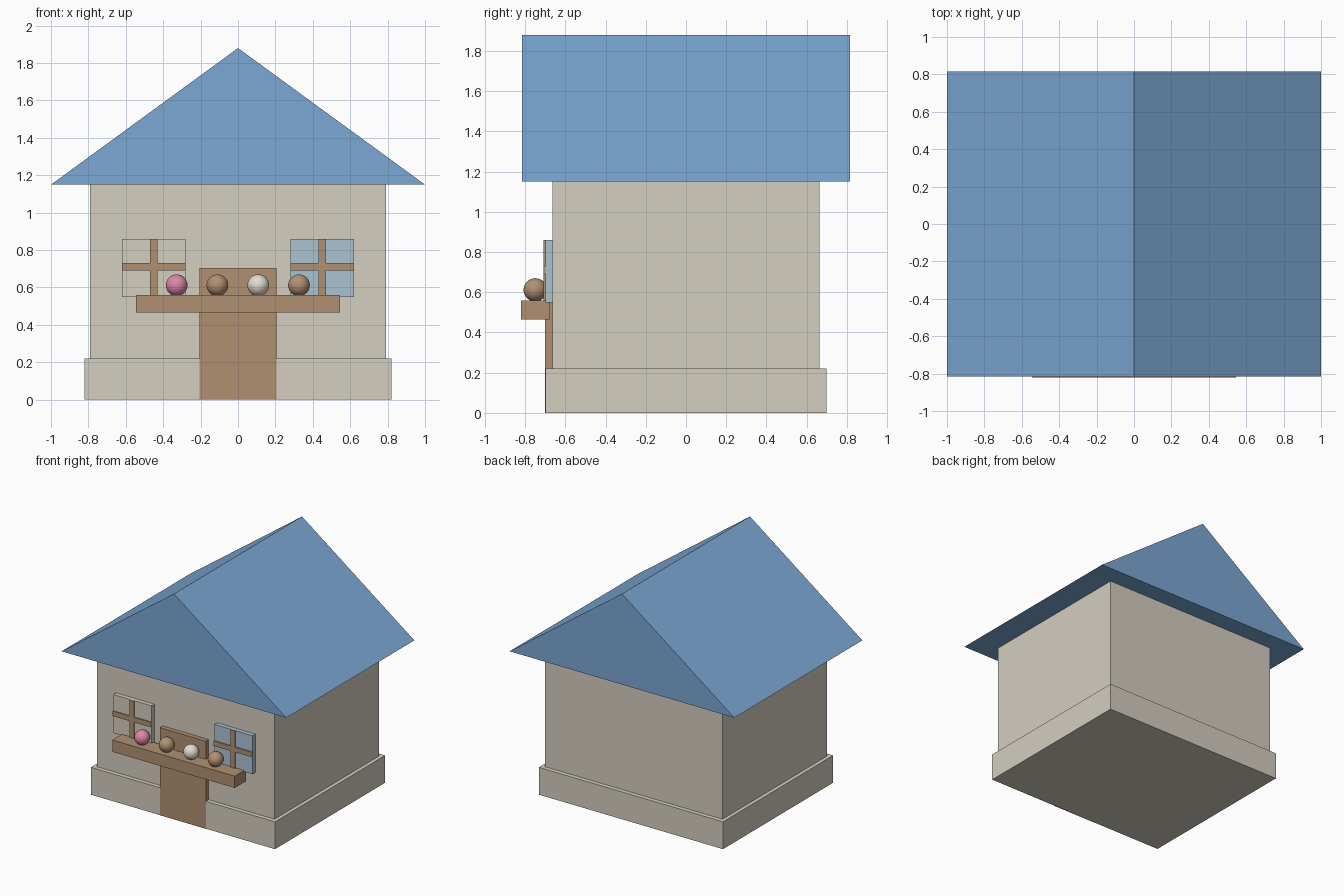
import bpy

cube = bpy.data.objects.get("Cube")
if cube:
    bpy.data.objects.remove(cube, do_unlink=True)


def material(name, r, g, b):
    m = bpy.data.materials.new(name)
    m.use_nodes = True
    m.diffuse_color = (r, g, b, 1)
    m.node_tree.nodes["Principled BSDF"].inputs["Base Color"].default_value = (r, g, b, 1)
    return m


stone = material("warm_stone", 0.66, 0.62, 0.53)
blue = material("roof_blue", 0.20, 0.39, 0.66)
wood = material("wood_brown", 0.44, 0.28, 0.17)
glass = material("pale_blue", 0.41, 0.55, 0.65)
pink = material("pink", 0.72, 0.24, 0.40)
cream = material("cream", 0.76, 0.72, 0.65)


def mesh_object(name, verts, faces, mat):
    me = bpy.data.meshes.new(name)
    me.from_pydata(verts, [], faces)
    me.materials.append(mat)
    ob = bpy.data.objects.new(name, me)
    bpy.context.collection.objects.link(ob)
    return ob


def prism(name, profile, y0, y1, mat):
    """Extrude an anticlockwise x-z profile from y0 (front) to y1 (back)."""
    n = len(profile)
    verts = [(x, y, z) for y in (y0, y1) for x, z in profile]
    faces = [tuple(range(n)), tuple(reversed(range(n, 2 * n)))]
    faces += [(i, i + n, (i + 1) % n + n, (i + 1) % n) for i in range(n)]
    return mesh_object(name, verts, faces, mat)


def box(name, x, y, z, mat):
    profile = [(x[0], z[0]), (x[1], z[0]), (x[1], z[1]), (x[0], z[1])]
    return prism(name, profile, y[0], y[1], mat)


def ball(name, x, mat):
    bpy.ops.mesh.primitive_uv_sphere_add(segments=32, ring_count=16, radius=0.058,
                                         location=(x, -0.75, 0.612))
    ob = bpy.context.object
    ob.name = name
    ob.data.materials.append(mat)
    bpy.ops.object.shade_smooth()


# House body and roof
box("foundation", (-0.82, 0.82), (-0.70, 0.70), (0, 0.22), stone)
box("walls", (-0.79, 0.79), (-0.665, 0.665), (0.22, 1.15), stone)
prism("roof", [(-1, 1.15), (1, 1.15), (0, 1.88)], -0.815, 0.815, blue)

# Door with the serving counter across it
box("door", (-0.205, 0.205), (-0.702, -0.66), (0, 0.705), wood)
box("counter", (-0.545, 0.545), (-0.82, -0.68), (0.465, 0.56), wood)

# Windows with crossed bars
for side, cx, pane in (("right", -0.45, stone), ("left", 0.45, glass)):
    box(side + "_window_pane", (cx - 0.17, cx + 0.17), (-0.70, -0.66), (0.55, 0.86), pane)
    box(side + "_window_upright", (cx - 0.02, cx + 0.02), (-0.71, -0.69), (0.55, 0.86), wood)
    box(side + "_window_crossbar", (cx - 0.17, cx + 0.17), (-0.709, -0.69), (0.69, 0.73), wood)

# Round goods on the counter
for i, mat in enumerate((pink, wood, cream, wood)):
    ball("goods_ball_%d" % (i + 1), -0.328 + i * 0.218, mat)
